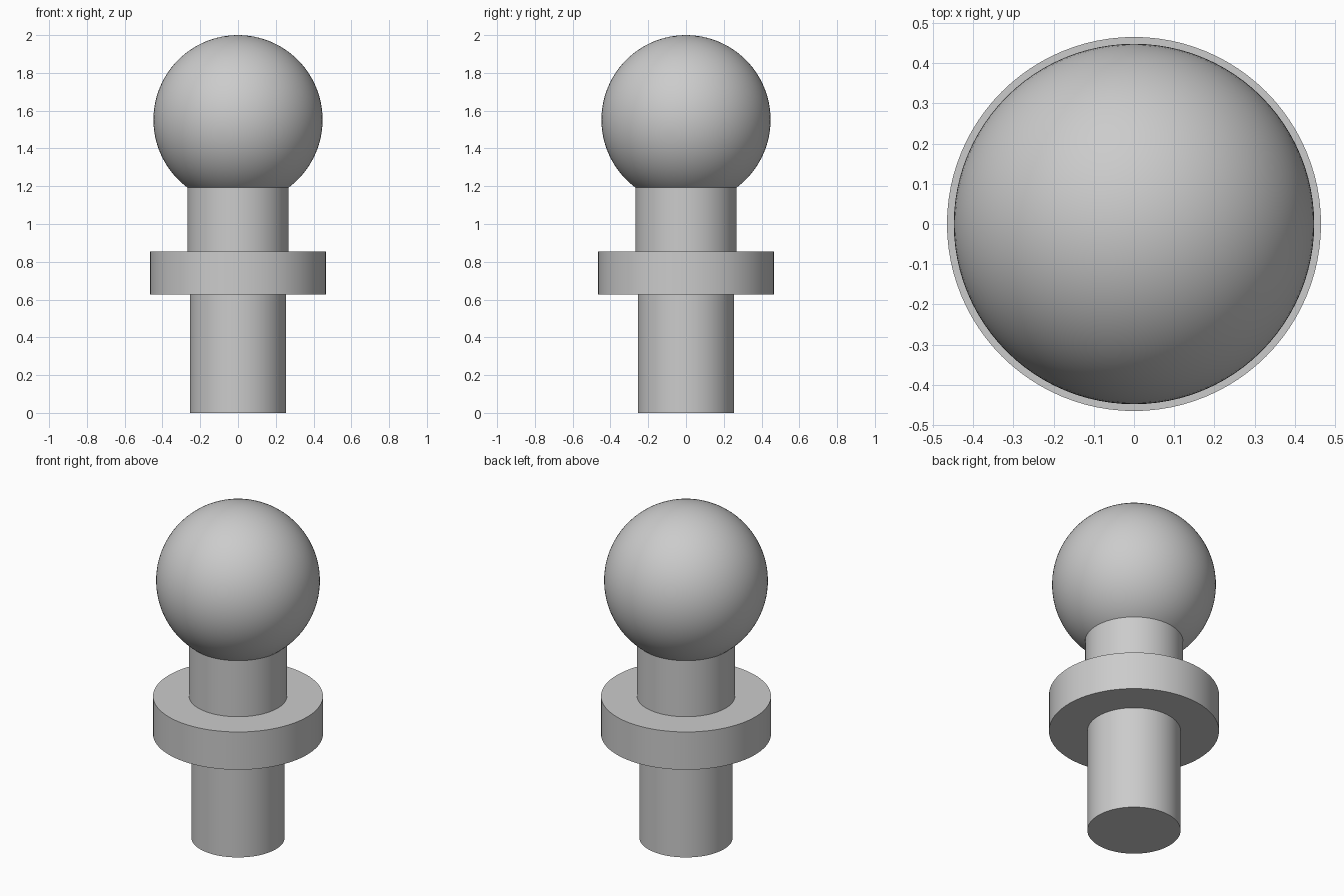
import bpy
import math

if "Cube" in bpy.data.objects:
    bpy.data.objects.remove(bpy.data.objects["Cube"], do_unlink=True)

# Single plain metal colour
grey = bpy.data.materials.new("plain_grey")
grey.use_nodes = True
colour = (0.6, 0.6, 0.6, 1)
grey.diffuse_color = colour
grey.node_tree.nodes["Principled BSDF"].inputs["Base Color"].default_value = colour


def finish(name):
    obj = bpy.context.object
    obj.name = obj.data.name = name
    obj.data.materials.append(grey)
    bpy.ops.object.shade_smooth_by_angle(angle=math.radians(35))
    return obj


def cylinder(name, radius, bottom, top):
    bpy.ops.mesh.primitive_cylinder_add(
        vertices=96, radius=radius, depth=top - bottom,
        location=(0, 0, (bottom + top) / 2))
    return finish(name)


# Lower shank, flange collar and neck, stacked on the z axis
cylinder("shank", 0.255, 0, 0.627)
cylinder("collar", 0.465, 0.627, 0.855)
cylinder("neck", 0.268, 0.855, 1.194)

# Ball head sitting on the neck
bpy.ops.mesh.primitive_uv_sphere_add(
    segments=96, ring_count=48, radius=0.448, location=(0, 0, 1.552))
finish("ball")
